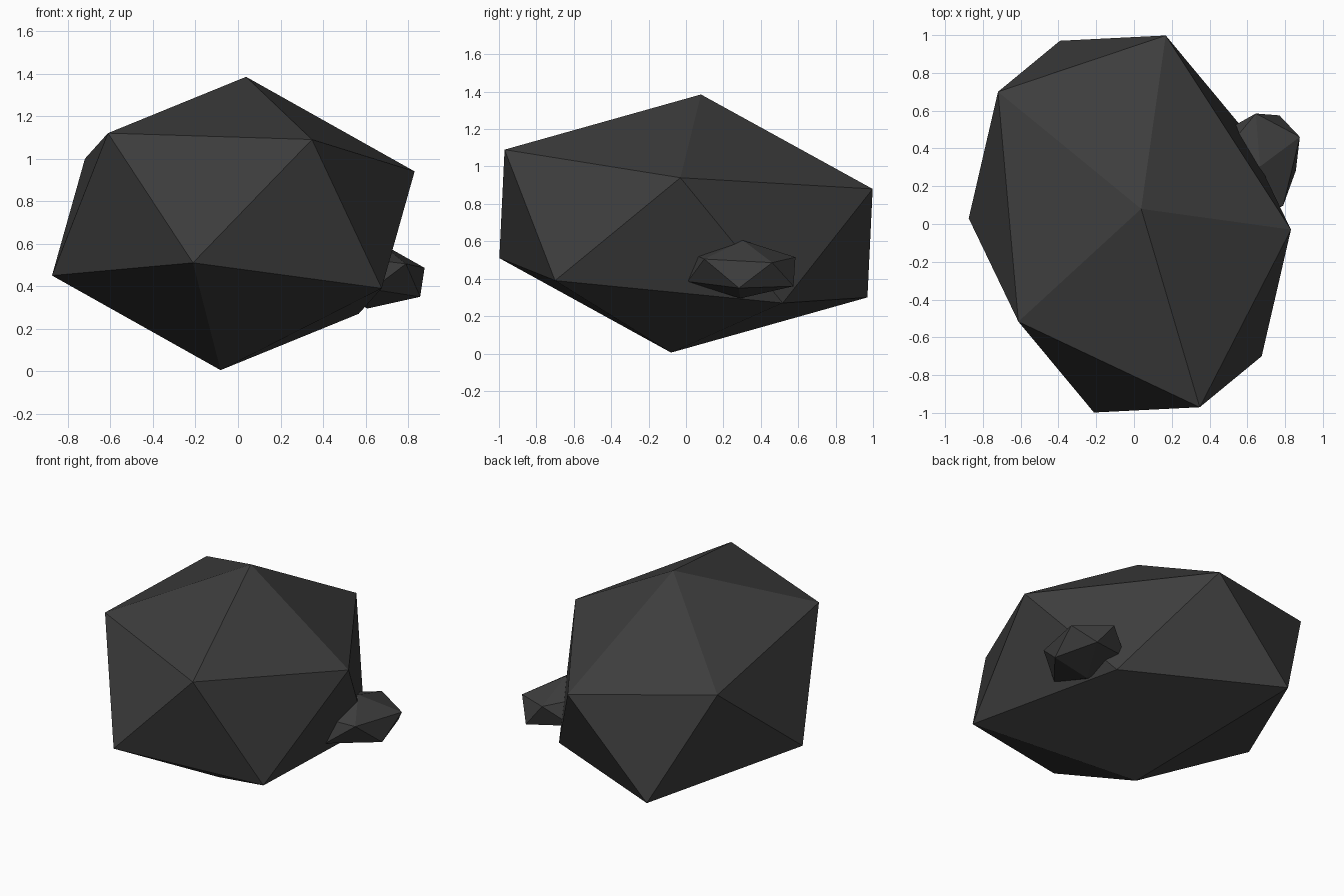
import bpy
import bmesh
from mathutils import Vector

cube = bpy.data.objects.get("Cube")
if cube:
    bpy.data.objects.remove(cube, do_unlink=True)

# Dark stone colour shared by both rocks
stone = bpy.data.materials.new("dark_stone")
stone.use_nodes = True
colour = (0.047, 0.047, 0.047, 1)
stone.diffuse_color = colour
bsdf = stone.node_tree.nodes["Principled BSDF"]
bsdf.inputs["Base Color"].default_value = colour
bsdf.inputs["Roughness"].default_value = 0.9


def rock(name, centre, spokes):
    """Skewed twenty-sided rock: each spoke gives a corner and its opposite."""
    bm = bmesh.new()
    for spoke in spokes:
        for side in (1, -1):
            bm.verts.new(Vector(spoke) * side)
    bmesh.ops.convex_hull(bm, input=bm.verts[:])
    bmesh.ops.recalc_face_normals(bm, faces=bm.faces[:])
    mesh = bpy.data.meshes.new(name)
    bm.to_mesh(mesh)
    bm.free()
    mesh.materials.append(stone)
    obj = bpy.data.objects.new(name, mesh)
    obj.location = centre
    bpy.context.collection.objects.link(obj)
    return obj


# Main boulder: peak, then the five corners around it
rock("large_rock", (-0.022, 0, 0.695), [
    (0.06, 0.08, 0.69),
    (-0.59, -0.517, 0.425),
    (0.37, -0.97, 0.395),
    (0.853, -0.03, 0.245),
    (0.19, 0.998, 0.185),
    (-0.698, 0.70, 0.305),
])

# Small rock half buried in the boulder's left flank
rock("small_rock", (0.638, 0.297, 0.45), [
    (0.029, 0.007, 0.155),
    (0.24, 0.164, 0.036),
    (0.219, -0.014, -0.10),
    (0.152, -0.199, 0.055),
    (0.132, 0.278, -0.09),
    (0.007, 0.288, 0.065),
])
